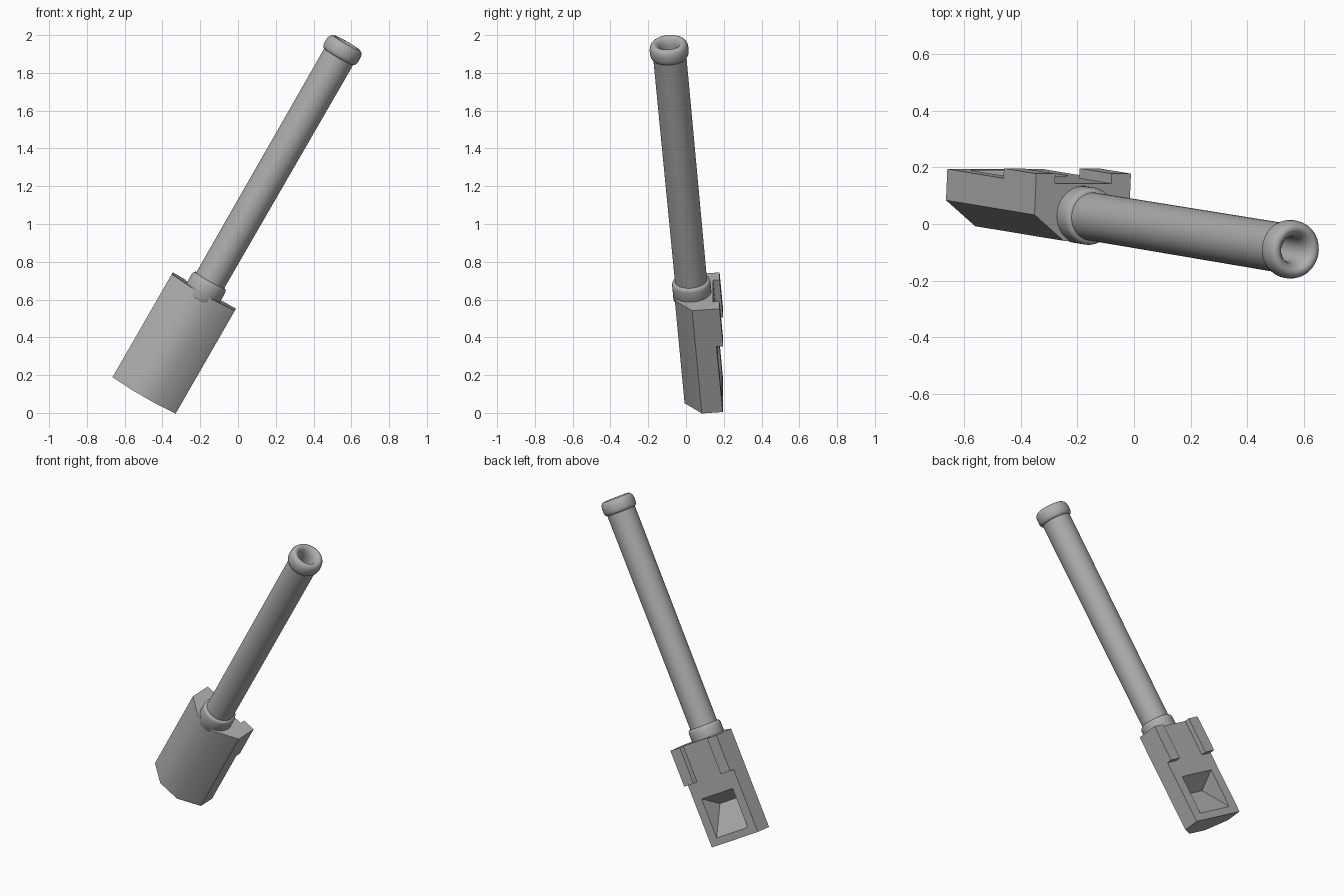
import bpy, bmesh, math
from mathutils import Matrix, Vector

cube = bpy.data.objects.get("Cube")
if cube:
    bpy.data.objects.remove(cube)

# Leaning frame: local z is the tube axis, local y is the back of the block
across = Vector((0.867, 0.0, -0.498)).normalized()
axis = Vector((0.497, -0.082, 0.864)).normalized()
back = axis.cross(across).normalized()
FRAME = Matrix((across, back, axis)).transposed().to_4x4()
FRAME.translation = (-0.497, 0.084, 0.093)

grey = bpy.data.materials.new("plain grey")
grey.use_nodes = True
grey.diffuse_color = (0.42, 0.42, 0.42, 1)
grey.node_tree.nodes["Principled BSDF"].inputs["Base Color"].default_value = (0.42, 0.42, 0.42, 1)


def add_object(name, bm, angle):
    bmesh.ops.recalc_face_normals(bm, faces=bm.faces)
    mesh = bpy.data.meshes.new(name)
    bm.to_mesh(mesh)
    bm.free()
    mesh.materials.append(grey)
    ob = bpy.data.objects.new(name, mesh)
    bpy.context.collection.objects.link(ob)
    ob.matrix_world = FRAME
    bpy.ops.object.select_all(action='DESELECT')
    ob.select_set(True)
    bpy.context.view_layer.objects.active = ob
    if angle:
        bpy.ops.object.shade_smooth_by_angle(angle=math.radians(angle))
    return ob


def prism(name, outline, offset, angle=0):
    """Extrude a closed outline of 3D points by an offset."""
    bm = bmesh.new()
    face = bm.faces.new([bm.verts.new(p) for p in outline])
    new = bmesh.ops.extrude_face_region(bm, geom=[face])["geom"]
    verts = [g for g in new if isinstance(g, bmesh.types.BMVert)]
    bmesh.ops.translate(bm, verts=verts, vec=offset)
    return add_object(name, bm, angle)


def lathe(name, profile, steps=48):
    """Spin (radius, height) points around the tube axis."""
    bm = bmesh.new()
    verts = [bm.verts.new((r, 0, z)) for r, z in profile]
    edges = [bm.edges.new(pair) for pair in zip(verts, verts[1:])]
    bmesh.ops.spin(bm, geom=verts + edges, cent=(0, 0, 0), axis=(0, 0, 1),
                   angle=math.tau, steps=steps, use_duplicate=False)
    bmesh.ops.remove_doubles(bm, verts=bm.verts, dist=0.0001)
    return add_object(name, bm, 40)


HALF, BACK, FRONT, TOP = 0.193, 0.111, -0.092, 0.63

# Block with chamfered front
right_half = [(HALF, BACK), (HALF, 0.0), (0.07, FRONT)]
outline = right_half + [(-x, y) for x, y in reversed(right_half)]
block = prism("block", [(x, y, 0) for x, y in outline], (0, 0, TOP), 40)

# Ramped pocket in the back of the block
pocket = [(0.045, BACK), (0.045, BACK + 0.02), (0.295, BACK + 0.02),
          (0.295, BACK), (0.225, BACK - 0.139)]
cutter = prism("pocket_cutter", [(-0.13, y, z) for z, y in pocket], (0.26, 0, 0))
cutter.hide_render = True
cut = block.modifiers.new("pocket", 'BOOLEAN')
cut.operation = 'DIFFERENCE'
cut.solver = 'EXACT'
cut.object = cutter
bpy.context.view_layer.objects.active = block
bpy.ops.object.modifier_apply(modifier=cut.name)
bpy.data.objects.remove(cutter)

# Short rails on both back edges
for side, name in ((1, "rail_left"), (-1, "rail_right")):
    base = [(side * x, y, 0.4) for x, y in
            ((HALF, BACK), (HALF, BACK + 0.035), (HALF - 0.078, BACK + 0.035), (HALF - 0.078, BACK))]
    prism(name, base, (0, 0, TOP - 0.4))

# Collar where the tube meets the block
lathe("collar", [(0, 0.59), (0.095, 0.59), (0.102, 0.6), (0.102, 0.685),
                 (0.099, 0.697), (0.092, 0.704), (0.08, 0.706)])

# Long tube
lathe("tube", [(0.085, 0.65), (0.088, 2.09)])

# Rounded end ring with the bore running inside
lathe("end_ring", [(0.085, 2.074), (0.094, 2.077), (0.1, 2.086), (0.103, 2.1), (0.103, 2.122),
                   (0.1, 2.14), (0.093, 2.153), (0.083, 2.16), (0.073, 2.16), (0.062, 2.153),
                   (0.052, 2.138), (0.046, 2.118), (0.044, 2.09), (0.044, 1.8), (0, 1.8)])
